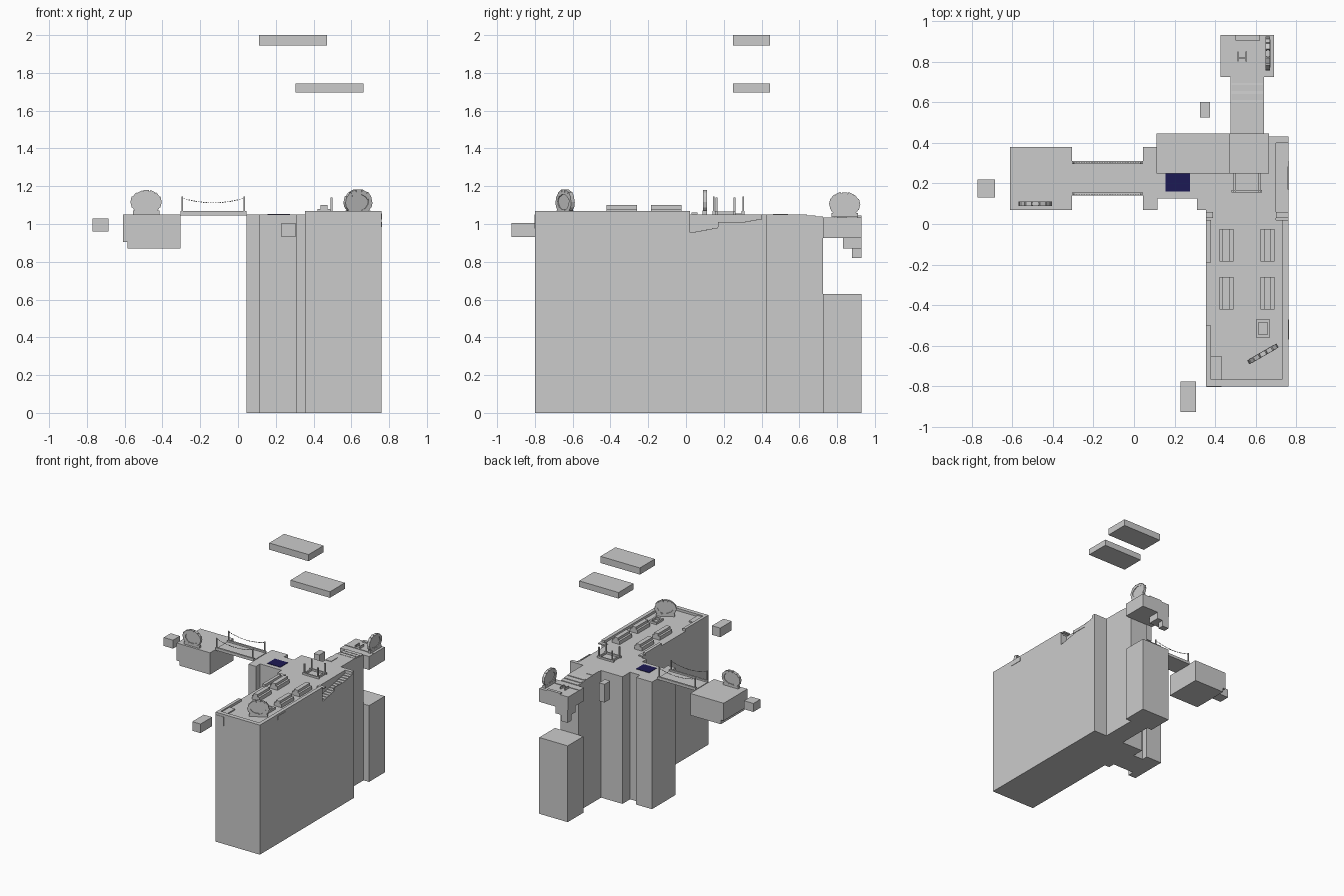
import bpy, bmesh, math, random
from mathutils import Matrix, Vector

if "Cube" in bpy.data.objects:
    bpy.data.objects.remove(bpy.data.objects["Cube"])

random.seed(4)


def finish(name, bm, mat=None):
    bmesh.ops.recalc_face_normals(bm, faces=bm.faces)
    me = bpy.data.meshes.new(name)
    bm.to_mesh(me)
    bm.free()
    ob = bpy.data.objects.new(name, me)
    bpy.context.collection.objects.link(ob)
    if mat:
        me.materials.append(mat)
    return ob


def add_box(bm, x0, x1, y0, y1, z0, z1, tf=Matrix()):
    m = Matrix.Translation(((x0 + x1) / 2, (y0 + y1) / 2, (z0 + z1) / 2))
    m = tf @ m @ Matrix.Diagonal((x1 - x0, y1 - y0, z1 - z0, 1))
    bmesh.ops.create_cube(bm, size=1, matrix=m)


def boxes(name, *dims, mat=None):
    bm = bmesh.new()
    for d in dims:
        add_box(bm, *d)
    return finish(name, bm, mat)


def add_prism(bm, pts, a, b, axis='z'):
    """Extrude an outline: (x, y) along z, or (y, z) along x."""
    lift = (lambda p, h: (p[0], p[1], h)) if axis == 'z' else (lambda p, h: (h, p[0], p[1]))
    face = bm.faces.new([bm.verts.new(lift(p, a)) for p in pts])
    ext = bmesh.ops.extrude_face_region(bm, geom=[face])
    verts = [v for v in ext['geom'] if isinstance(v, bmesh.types.BMVert)]
    bmesh.ops.translate(bm, verts=verts, vec=Vector(lift((0, 0), b - a)))


def prism(name, pts, a, b, axis='z'):
    bm = bmesh.new()
    add_prism(bm, pts, a, b, axis)
    return finish(name, bm)


# Main tower with the notched side wing
prism('main_tower', [(.355, -.80), (.76, -.80), (.76, .02), (.70, .02), (.70, .43),
                     (.28, .43), (.28, .33), (.19, .33), (.19, .38), (.045, .38),
                     (.045, .07), (.115, .07), (.115, .125), (.31, .125),
                     (.31, .07), (.355, .07)], 0, 1.05)

# Descending stair along the right wall
steps, prof = 14, [(.43, 0), (.02, 0)]
for i in range(steps):
    z = .955 + .075 * i / (steps - 1)
    prof += [(.02 + .41 * i / steps, z), (.02 + .41 * (i + 1) / steps, z)]
prism('side_stair', prof, .70, .76, 'x')
boxes('stair_panel', (.755, .763, .17, .31, .985, 1.01))
boxes('stair_landing', (.70, .76, .40, .43, 1.03, 1.05))

# Parapet around the main deck
boxes('deck_parapet', (.73, .76, -.765, .02, 1.05, 1.07), (.355, .76, -.80, -.765, 1.05, 1.07),
      (.355, .38, -.765, -.50, 1.05, 1.07), (.355, .38, -.19, .02, 1.05, 1.07),
      (.38, .43, -.765, -.65, 1.05, 1.06),
      (.70, .76, .03, .06, 1.05, 1.06), (.355, .39, .03, .06, 1.05, 1.06))
boxes('front_panel', (.357, .43, -.803, -.80, .975, 1.05))
boxes('right_wall_panel', (.76, .763, -.57, -.47, 1.025, 1.055))

# Four deck benches with a raised spine
bm = bmesh.new()
for x in (.455, .658):
    for y in (-.105, -.34):
        add_box(bm, x - .035, x + .035, y - .08, y + .08, 1.05, 1.08)
        add_box(bm, x - .018, x + .018, y - .08, y + .08, 1.08, 1.10)
finish('deck_benches', bm)

# Square fire pit on the deck
pit = [(.60, .67, a, b, 1.05, 1.068) for a, b in ((-.56, -.545), (-.485, -.47))]
pit += [(a, b, -.545, -.485, 1.05, 1.068) for a, b in ((.60, .613), (.657, .67))]
boxes('fire_pit', *pit)

# Posted enclosure in the middle of the crossing
enc = [(.48, .63, y, y + .012, 1.05, 1.065) for y in (.155, .25)]
enc += [(x, x + .012, .155, .262, 1.05, 1.065) for x in (.49, .61)]
enc += [(x, x + .01, y, y + .01, 1.05, 1.14) for x in (.49, .612) for y in (.156, .251)]
boxes('post_enclosure', *enc)

# Dark blue pool inset
navy = bpy.data.materials.new('navy')
navy.diffuse_color = (.012, .01, .09, 1)
navy.use_nodes = True
navy.node_tree.nodes["Principled BSDF"].inputs["Base Color"].default_value = navy.diffuse_color
boxes('blue_pool', (.155, .275, .16, .26, 1.045, 1.053), mat=navy)

# Rear walkway: column with a gently falling top, plus planks and a chest
prism('rear_walkway', [(.43, 0), (.725, 0), (.725, 1.035), (.60, 1.05), (.43, 1.05)], .475, .64, 'x')
boxes('walkway_planks', *[(.48, .635, y, y + .03, 1.035, 1.052 - (y - .6) * .12) for y in (.61, .655, .695)])
boxes('walkway_hatch', (.475, .53, .46, .54, 1.05, 1.054))

# Rear island, its stepped underside and the separate pillar below it
boxes('rear_island', (.425, .69, .725, .93, .925, 1.035))
boxes('rear_island_steps', (.43, .54, .83, .93, .87, .925), (.43, .49, .88, .93, .82, .87))
boxes('rear_island_details', (.425, .69, .785, .79, 1.035, 1.039), (.50, .62, .905, .93, 1.035, 1.045),
      (.51, .516, .80, .85, 1.035, 1.055), (.55, .556, .80, .85, 1.035, 1.055),
      (.51, .556, .815, .82, 1.035, 1.05))
boxes('rear_pillar', (.43, .69, .725, .93, 0, .63))

# Left island
boxes('left_island', (-.585, -.305, .07, .38, .87, 1.05), (-.61, -.585, .07, .38, .905, 1.05))

# Footbridge with curbs, end posts and sagging ropes
bridge = [(-.305, .045, .145, .305, 1.045, 1.055)]
for y in (.14, .295):
    bridge.append((-.305, .045, y, y + .015, 1.045, 1.068))
    bridge += [(x, x + .008, y + .003, y + .011, 1.06, 1.145) for x in (-.30, .03)]
boxes('footbridge', *bridge)
bm = bmesh.new()
for y in (.147, .302):
    for i in range(27):
        t = i / 26
        x, z = -.296 + .33 * t, 1.138 - .026 * 4 * t * (1 - t)
        add_box(bm, x - .004, x + .004, y - .002, y + .002, z - .002, z + .002)
finish('bridge_ropes', bm)


# Rough stone gates: a thin round panel in a ring of uneven blocks
def gate(name, x, y, z, turn):
    place = Matrix.Translation((x, y, z + .066)) @ Matrix.Rotation(turn, 4, 'Z')
    bm = bmesh.new()
    ring = [(.068 * math.cos(a), .06 * math.sin(a)) for a in [i * math.tau / 12 for i in range(12)]]
    add_prism(bm, ring, -.006, .006)
    bmesh.ops.transform(bm, matrix=Matrix.Rotation(math.pi / 2, 4, 'X'), verts=bm.verts)
    bmesh.ops.transform(bm, matrix=place, verts=bm.verts)
    for i in range(14):
        a = (i + .5) * math.tau / 14
        tf = place @ Matrix.Translation((.07 * math.cos(a), 0, .053 * math.sin(a)))
        tf = tf @ Matrix.Rotation(-a, 4, 'Y')
        r = .011 + random.uniform(-.002, .003)
        add_box(bm, -r, r, -.011, .011, -.015, .015, tf)
    add_box(bm, -.07, .07, -.012, .012, -.066, -.045, place)
    finish(name, bm)


gate('left_gate', -.485, .10, 1.05, 0)
gate('front_gate', .635, -.64, 1.05, math.radians(30))
gate('rear_gate', .66, .84, 1.038, math.radians(90))

# Floating slabs and blocks
boxes('upper_floating_slab', (.11, .47, .25, .445, 1.945, 2.0))
boxes('lower_floating_slab', (.305, .665, .25, .445, 1.695, 1.745))
boxes('left_floating_block', (-.77, -.685, .13, .22, .96, 1.03))
boxes('front_floating_block', (.23, .305, -.925, -.775, .93, 1.005))
boxes('rear_floating_block', (.325, .375, .525, .60, .89, 1.04))
